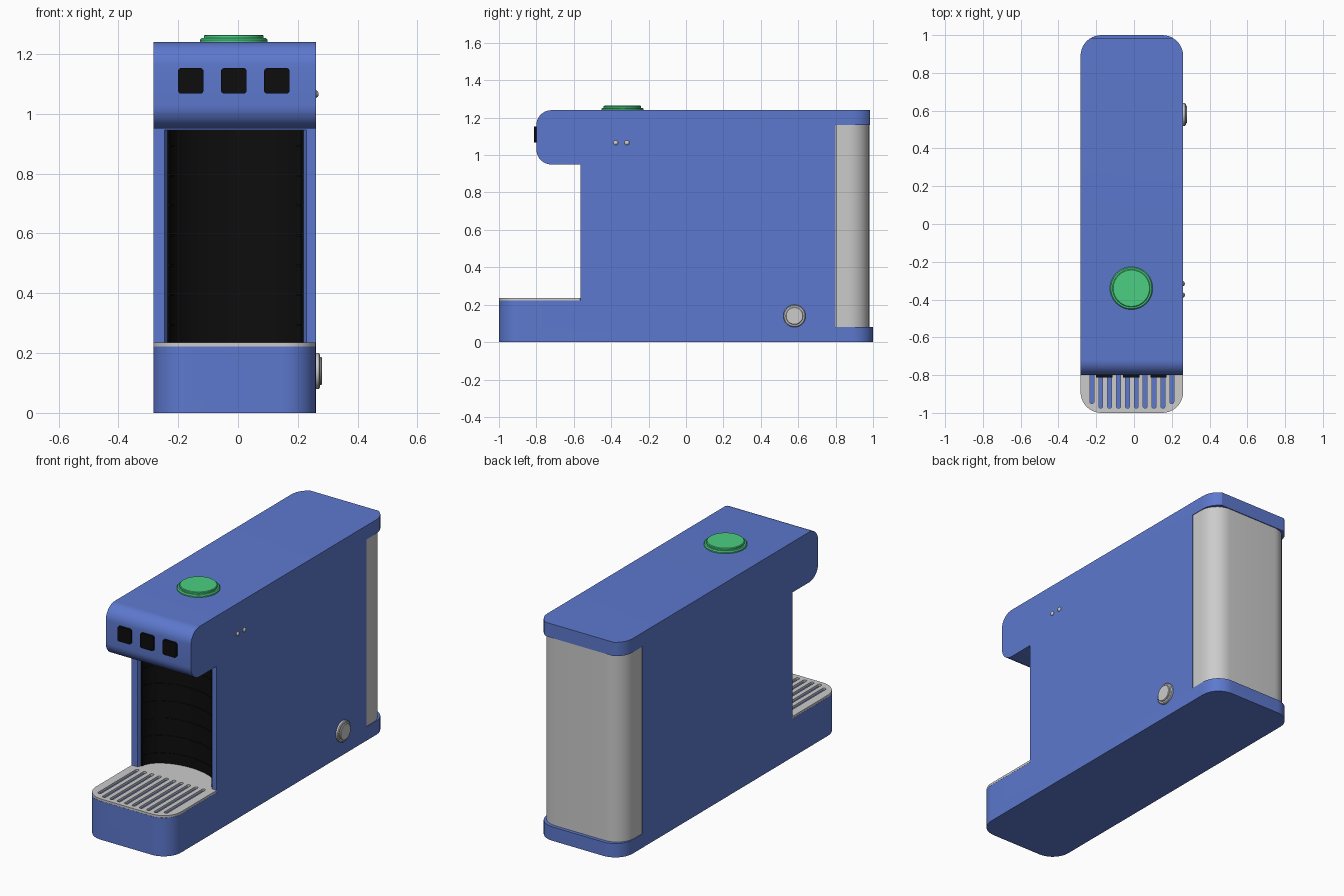
import bpy, bmesh, math
from mathutils import Matrix

if "Cube" in bpy.data.objects:
    bpy.data.objects.remove(bpy.data.objects["Cube"])

CX, HW = -0.0115, 0.2715      # centre and half width of the machine


def material(name, rgb):
    m = bpy.data.materials.new(name)
    m.diffuse_color = (*rgb, 1)
    m.use_nodes = True
    m.node_tree.nodes["Principled BSDF"].inputs["Base Color"].default_value = m.diffuse_color
    return m


BLUE = material("blue", (0.11, 0.19, 0.62))
BLACK = material("black", (0.004, 0.004, 0.004))
GREEN = material("green", (0.07, 0.62, 0.22))


def arc(cx, cy, rx, ry, a0, a1, n=10):
    out = []
    for i in range(n + 1):
        a = math.radians(a0 + (a1 - a0) * i / n)
        out.append((cx + rx * math.cos(a), cy + ry * math.sin(a)))
    return out


def round_rect(x0, x1, y0, y1, r):
    return (arc(x0 + r, y0 + r, r, r, 180, 270) + arc(x1 - r, y0 + r, r, r, 270, 360)
            + arc(x1 - r, y1 - r, r, r, 0, 90) + arc(x0 + r, y1 - r, r, r, 90, 180))


def finish(bm, name, mat):
    bmesh.ops.recalc_face_normals(bm, faces=bm.faces)
    me = bpy.data.meshes.new(name)
    bm.to_mesh(me)
    bm.free()
    ob = bpy.data.objects.new(name, me)
    bpy.context.collection.objects.link(ob)
    if mat:
        me.materials.append(mat)
    return ob


def add_prism(bm, pts, lo, hi, axis='z'):
    place = {'z': lambda a, b, h: (a, b, h), 'y': lambda a, b, h: (a, h, b),
             'x': lambda a, b, h: (h, a, b)}[axis]
    bot = [bm.verts.new(place(a, b, lo)) for a, b in pts]
    top = [bm.verts.new(place(a, b, hi)) for a, b in pts]
    bm.faces.new(bot)
    bm.faces.new(top)
    for i in range(len(pts)):
        j = (i + 1) % len(pts)
        bm.faces.new((bot[i], bot[j], top[j], top[i]))


def prism(name, pts, lo, hi, axis='z', mat=None):
    bm = bmesh.new()
    add_prism(bm, pts, lo, hi, axis)
    return finish(bm, name, mat)


def lathe(name, steps, matrix, mat=None, n=48):
    """Closed solid of revolution from (radius, height) steps."""
    bm = bmesh.new()
    rings = [[bm.verts.new((x, y, h)) for x, y in arc(0, 0, r, r, 0, 360, n)[:-1]]
             for r, h in steps]
    bm.faces.new(rings[0])
    bm.faces.new(rings[-1])
    for a, b in zip(rings, rings[1:]):
        for i in range(n):
            j = (i + 1) % n
            bm.faces.new((a[i], a[j], b[j], b[i]))
    bm.transform(matrix)
    return finish(bm, name, mat)


def select(ob):
    bpy.ops.object.select_all(action='DESELECT')
    bpy.context.view_layer.objects.active = ob
    ob.select_set(True)


def boolean(ob, cutter, op):
    cutter.hide_render = True
    mod = ob.modifiers.new("cut", 'BOOLEAN')
    mod.operation, mod.object, mod.solver = op, cutter, 'EXACT'
    select(ob)
    bpy.ops.object.modifier_apply(modifier=mod.name)
    bpy.data.objects.remove(cutter)


# body: side profile, with rounded plan corners, and a hollow for the cup
side = ([(-1, 0), (1, 0), (1, 0.08), (0.8, 0.08), (0.8, 1.16), (0.985, 1.16), (0.985, 1.24)]
        + arc(-0.72, 1.16, 0.08, 0.08, 90, 180) + arc(-0.72, 1.03, 0.08, 0.08, 180, 270)
        + [(-0.565, 0.95), (-0.565, 0.222), (-1, 0.222)])
body = prism("body", side, CX - 0.4, CX + 0.4, 'x', BLUE)
boolean(body, prism("plan", round_rect(CX - HW, CX + HW, -1, 1, 0.11), -0.1, 1.5), 'INTERSECT')
AX = -0.0085
hollow = ([(AX + 0.24, -0.57)] + arc(AX, -0.545, 0.227, 0.135, 0, 180, 32)
          + [(AX - 0.24, -0.57)])
boolean(body, prism("hollow", hollow, 0.218, 0.945), 'DIFFERENCE')

# black lining of the hollow, with fine horizontal ribs
bm = bmesh.new()


def shell(inner):
    return (arc(AX, -0.545, 0.227, 0.135, 0, 180, 32)
            + arc(AX, -0.545, inner, inner - 0.092, 180, 0, 32))


add_prism(bm, shell(0.222), 0.225, 0.945)
for i in range(7):
    add_prism(bm, shell(0.219), 0.29 + 0.1 * i, 0.296 + 0.1 * i)
lining = finish(bm, "cup_recess_lining", BLACK)

# slotted drip tray
tray_plan = (arc(CX - HW + 0.11, -0.89, 0.11, 0.11, 180, 270)
             + arc(CX + HW - 0.11, -0.89, 0.11, 0.11, 270, 360)
             + [(CX + HW, -0.566)] + arc(AX, -0.545, 0.222, 0.13, 0, 180, 32)
             + [(CX - HW, -0.566)])
tray = prism("drip_tray", tray_plan, 0.2225, 0.235)
bm = bmesh.new()
for i in range(10):
    x = CX + (i - 4.5) * 0.047
    y0 = -0.95 if i in (0, 9) else -0.975
    add_prism(bm, round_rect(x - 0.0105, x + 0.0105, y0, -0.59, 0.009), 0.2, 0.3)
boolean(tray, finish(bm, "slots", None), 'DIFFERENCE')

# water tank at the back
tank_plan = ([(CX - 0.268, 0.801), (CX + 0.268, 0.801)]
             + arc(CX + 0.158, 0.87, 0.11, 0.11, 0, 90)
             + arc(CX - 0.158, 0.87, 0.11, 0.11, 90, 180))
tank = prism("water_tank", tank_plan, 0.08, 1.16)

# front display buttons
smooth = [body, lining, tray, tank]
for i in (-1, 0, 1):
    x = -0.014 + 0.144 * i
    smooth.append(prism(f"front_button_{i + 2}",
                        round_rect(x - 0.043, x + 0.043, 1.067, 1.153, 0.012),
                        -0.812, -0.79, 'y', BLACK))

# top button: ring and raised disc
smooth.append(lathe("top_button", [(0.113, 0), (0.113, 0.008), (0.108, 0.014), (0.1, 0.014),
                                   (0.1, 0.022), (0.096, 0.025)],
                    Matrix.Translation((-0.014, -0.34, 1.239)), GREEN))


# side knob and two small studs on the right side
def on_side(y, z):
    return Matrix.Translation((0.258, y, z)) @ Matrix.Rotation(math.pi / 2, 4, 'Y')


smooth.append(lathe("side_knob", [(0.06, 0), (0.06, 0.012), (0.055, 0.016), (0.047, 0.016),
                                  (0.047, 0.02), (0.044, 0.023)], on_side(0.58, 0.14)))
for k, y in enumerate((-0.376, -0.316)):
    smooth.append(lathe(f"side_stud_{k + 1}", [(0.013, 0), (0.013, 0.004), (0.009, 0.009),
                                               (0.004, 0.011)], on_side(y, 1.066), None, 20))

for ob in smooth:
    select(ob)
    bpy.ops.object.shade_smooth_by_angle(angle=math.radians(30))
